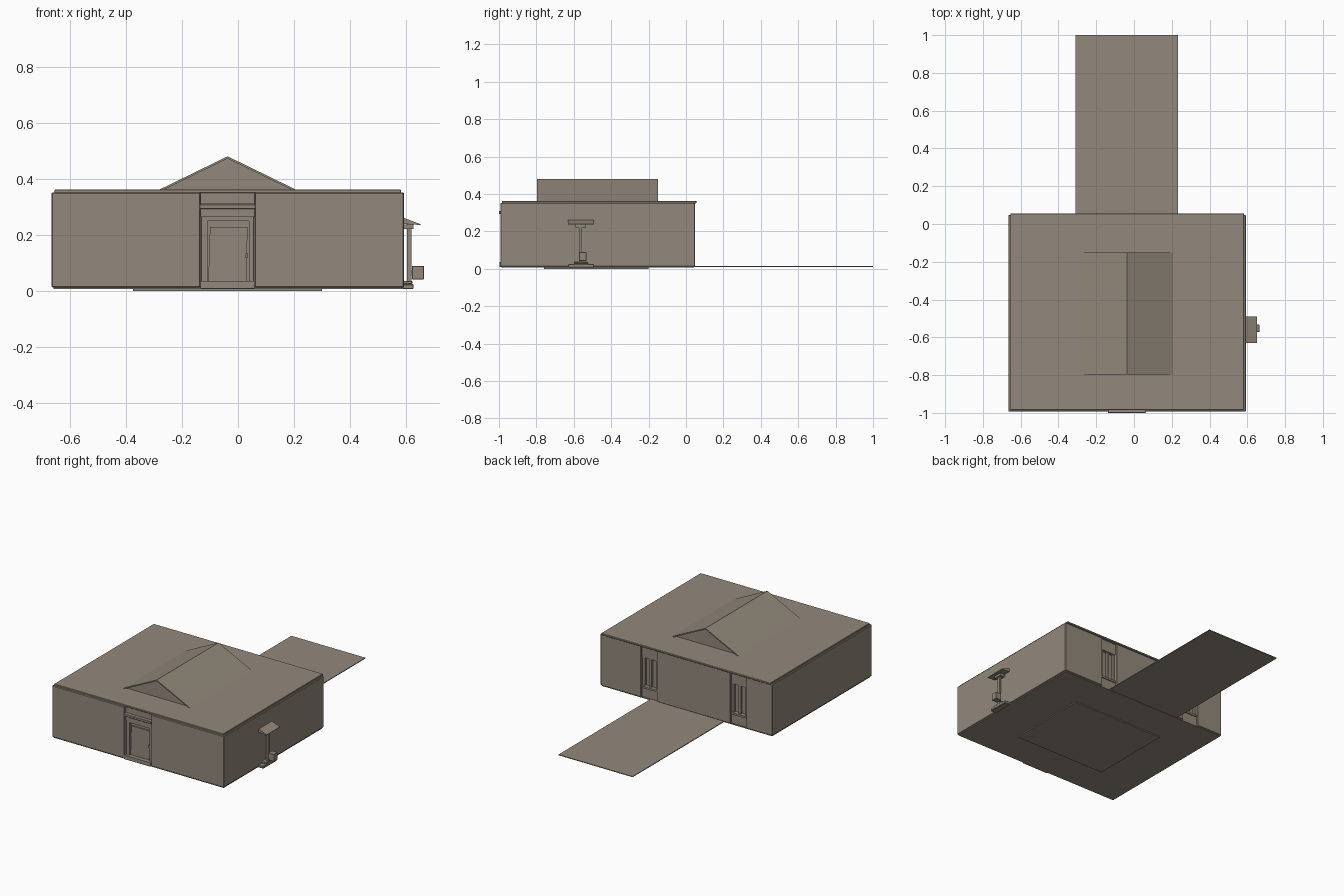
import bpy, bmesh
from mathutils import Vector

cube = bpy.data.objects.get("Cube")
if cube:
    bpy.data.objects.remove(cube, do_unlink=True)

# One plain clay colour for everything
clay = bpy.data.materials.new("warm_grey_clay")
clay.use_nodes = True
COLOUR = (0.29, 0.25, 0.2, 1)
clay.diffuse_color = COLOUR
clay.node_tree.nodes["Principled BSDF"].inputs["Base Color"].default_value = COLOUR


def extrude(name, points, offset, bevel=0):
    """Closed flat outline pushed along an offset vector."""
    bm = bmesh.new()
    face = bm.faces.new([bm.verts.new(p) for p in points])
    grown = bmesh.ops.extrude_face_region(bm, geom=[face])["geom"]
    bmesh.ops.translate(bm, vec=Vector(offset),
                        verts=[g for g in grown if isinstance(g, bmesh.types.BMVert)])
    bmesh.ops.recalc_face_normals(bm, faces=bm.faces)
    mesh = bpy.data.meshes.new(name)
    bm.to_mesh(mesh)
    bm.free()
    mesh.materials.append(clay)
    obj = bpy.data.objects.new(name, mesh)
    bpy.context.collection.objects.link(obj)
    if bevel:
        mod = obj.modifiers.new("edge", "BEVEL")
        mod.width, mod.segments = bevel, 1
    return obj


def box(name, x, y, z, bevel=0):
    base = [(x[0], y[0], z[0]), (x[1], y[0], z[0]), (x[1], y[1], z[0]), (x[0], y[1], z[0])]
    return extrude(name, base, (0, 0, z[1] - z[0]), bevel)


LEFT, RIGHT, FRONT, BACK = 0.592, -0.665, -0.993, 0.048
DOOR = (-0.135, 0.06)
WINDOWS = [(0.18, 0.296), (-0.474, -0.357)]
DEPTH = 0.03

# Walls: footprint with full-height niches for the doorway and back windows
outline = [(RIGHT, FRONT)]
outline += [(DOOR[0], FRONT), (DOOR[0], FRONT + DEPTH), (DOOR[1], FRONT + DEPTH), (DOOR[1], FRONT)]
outline += [(LEFT, FRONT), (LEFT, BACK)]
for a, b in WINDOWS:
    outline += [(b, BACK), (b, BACK - DEPTH), (a, BACK - DEPTH), (a, BACK)]
outline.append((RIGHT, BACK))
extrude("walls", [(x, y, 0.013) for x, y in outline], (0, 0, 0.339), 0.003)

# Ground layers and rear path
box("floor_plate", (RIGHT + 0.006, LEFT - 0.006), (FRONT + 0.006, BACK - 0.006), (0.007, 0.014))
box("foundation_slab", (-0.375, 0.3), (-0.76, -0.2), (0, 0.008))
box("rear_path", (-0.31, 0.232), (0.03, 1.0), (0.009, 0.014))

# Flat roof
box("roof_slab", (RIGHT + 0.01, LEFT - 0.01), (FRONT + 0.008, BACK + 0.008), (0.35, 0.362), 0.002)

# Gabled roof piece with two sloping sheets and recessed end walls
RIDGE, PEAK, EAVE, HALF = -0.037, 0.481, 0.36, 0.248
extrude("gable_core", [(RIDGE - HALF + 0.015, -0.785, EAVE), (RIDGE + HALF - 0.015, -0.785, EAVE),
                       (RIDGE, -0.785, PEAK - 0.006)], (0, 0.62, 0))
for name, s in (("gable_sheet_left", 1), ("gable_sheet_right", -1)):
    extrude(name, [(RIDGE, -0.797, PEAK), (RIDGE + s * HALF, -0.797, EAVE),
                   (RIDGE + s * (HALF - 0.016), -0.797, EAVE), (RIDGE, -0.797, PEAK - 0.008)],
            (0, 0.647, 0))

# Front doorway
niche = FRONT + DEPTH
box("doorway_header", (-0.133, 0.058), (FRONT + 0.015, niche + 0.01), (0.31, 0.35))
box("doorway_lintel", (-0.138, 0.063), (-1.0, niche + 0.01), (0.293, 0.309), 0.002)
box("lintel_moulding", (-0.133, 0.058), (FRONT + 0.008, niche + 0.01), (0.264, 0.293))
box("door_frame_top", (-0.13, 0.056), (FRONT + 0.014, niche + 0.01), (0.25, 0.264))
box("door_jamb_right", (-0.13, -0.108), (FRONT + 0.014, niche + 0.01), (0.035, 0.252))
box("door_jamb_left", (0.04, 0.056), (FRONT + 0.014, niche + 0.01), (0.035, 0.252))
box("door_step", (-0.134, 0.059), (-0.998, niche + 0.01), (0.01, 0.036))
extrude("door_panel", [(-0.106, niche - 0.007, 0.036), (0.03, niche - 0.007, 0.036),
                       (0.034, niche - 0.007, 0.228), (-0.1, niche - 0.007, 0.228)], (0, 0.012, 0))
box("door_handle", (0.026, 0.036), (niche - 0.015, niche), (0.12, 0.135))

# Back windows: sill panel, header, frame and mullion in each niche
back = BACK - DEPTH
for side, (a, b) in zip(("left", "right"), WINDOWS):
    mid = (a + b) / 2
    box("window_apron_" + side, (a + 0.002, b - 0.002), (back - 0.01, back + 0.02), (0.014, 0.075))
    box("window_header_" + side, (a + 0.002, b - 0.002), (back - 0.01, back + 0.02), (0.275, 0.35))
    box("window_sill_" + side, (a + 0.002, b - 0.002), (back - 0.01, back + 0.027), (0.075, 0.087))
    for part, x in (("outer", a + 0.01), ("mullion", mid), ("inner", b - 0.01)):
        box("window_%s_%s" % (part, side), (x - 0.008, x + 0.008), (back - 0.01, back + 0.014), (0.087, 0.275))

# Sheltered post on the left wall
box("post_base", (0.585, 0.627), (-0.63, -0.492), (0.007, 0.025), 0.003)
box("post_plinth", (0.59, 0.622), (-0.6, -0.525), (0.025, 0.036), 0.002)
box("post_column", (0.604, 0.619), (-0.572, -0.555), (0.034, 0.242))
box("post_cross_beam", (0.59, 0.627), (-0.59, -0.535), (0.222, 0.237))
extrude("post_canopy", [(0.585, -0.63, 0.24), (0.651, -0.63, 0.236), (0.651, -0.63, 0.239),
                        (0.585, -0.63, 0.264)], (0, 0.139, 0))
box("post_box", (0.621, 0.664), (-0.572, -0.533), (0.042, 0.09), 0.002)
box("post_box_bracket", (0.612, 0.63), (-0.567, -0.55), (0.055, 0.075))
